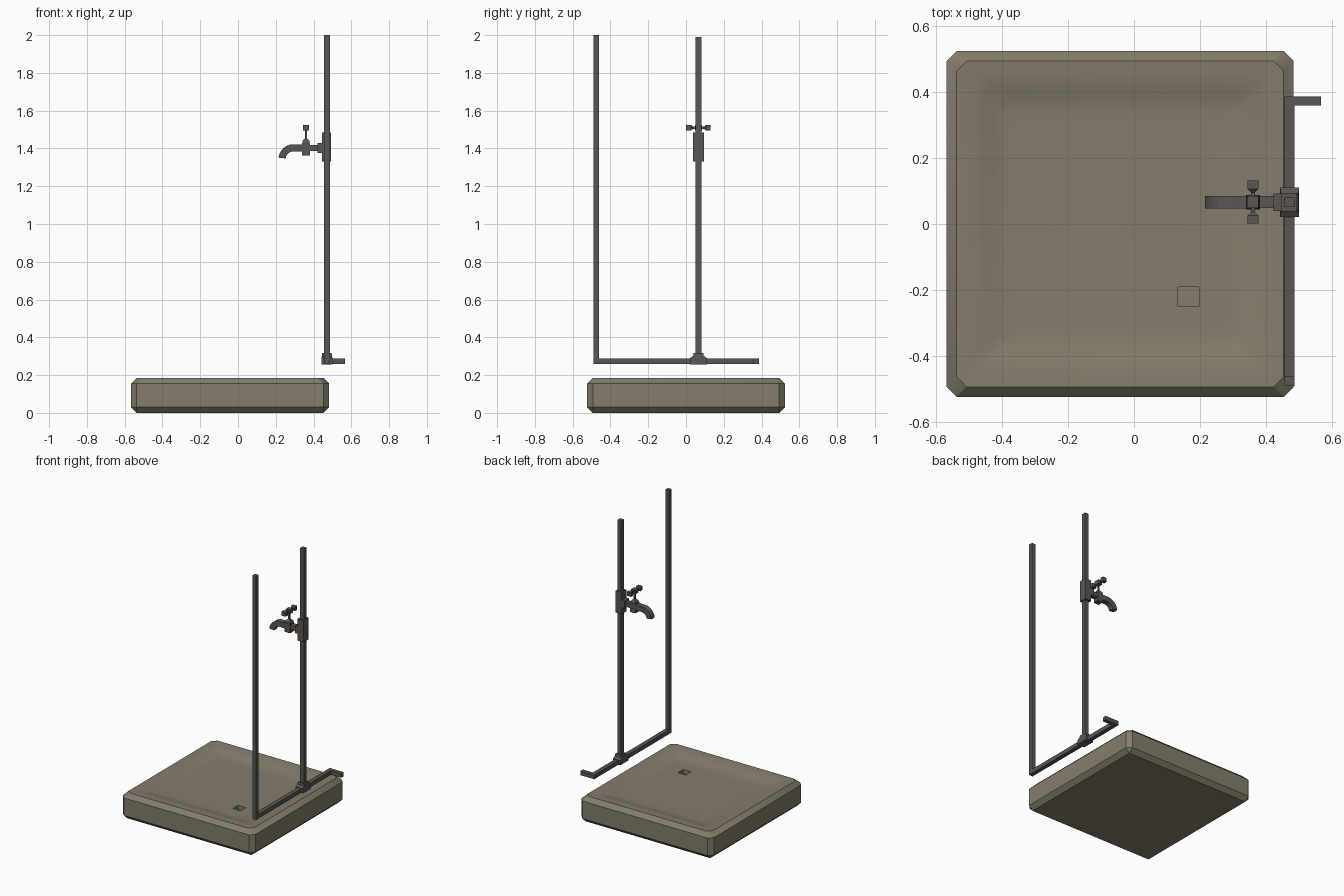
import bpy, bmesh, math
from mathutils import Vector

cube = bpy.data.objects.get("Cube")
if cube:
    bpy.data.objects.remove(cube, do_unlink=True)


def material(name, rgb):
    m = bpy.data.materials.new(name)
    m.use_nodes = True
    m.diffuse_color = (*rgb, 1)
    m.node_tree.nodes["Principled BSDF"].inputs["Base Color"].default_value = (*rgb, 1)
    return m


STONE = material("warm grey stone", (0.23, 0.205, 0.148))
METAL = material("dark metal", (0.105, 0.092, 0.085))


def loft(name, rings, mat, smooth=False):
    """Skin a list of equal-length point rings and cap both ends."""
    bm = bmesh.new()
    rows = [[bm.verts.new(p) for p in ring] for ring in rings]
    n = len(rows[0])
    for a, b in zip(rows, rows[1:]):
        for i in range(n):
            j = (i + 1) % n
            bm.faces.new((a[i], a[j], b[j], b[i]))
    bm.faces.new(rows[0][::-1])
    bm.faces.new(rows[-1])
    bmesh.ops.remove_doubles(bm, verts=bm.verts, dist=0.0001)
    bmesh.ops.recalc_face_normals(bm, faces=bm.faces)
    mesh = bpy.data.meshes.new(name)
    bm.to_mesh(mesh)
    bm.free()
    mesh.materials.append(mat)
    ob = bpy.data.objects.new(name, mesh)
    bpy.context.collection.objects.link(ob)
    if smooth:
        bpy.ops.object.select_all(action='DESELECT')
        ob.select_set(True)
        bpy.context.view_layer.objects.active = ob
        bpy.ops.object.shade_smooth_by_angle(angle=math.radians(30))
    return ob


def taper(name, start, axis, sections):
    """Square bar along an axis; sections are (distance, half width, half height)."""
    d = Vector(axis)
    u = Vector((0, 1, 0)) if abs(d.y) < 0.5 else Vector((1, 0, 0))
    v = d.cross(u)
    rings = [[Vector(start) + d * t + u * a * sa + v * b * sb
              for sa, sb in ((-1, -1), (1, -1), (1, 1), (-1, 1))] for t, a, b in sections]
    return loft(name, rings, METAL)


def bar(name, start, axis, length, a, b):
    return taper(name, start, axis, [(0, a, b), (length, a, b)])


def ring(cx, cy, hx, hy, c, z):
    """Rectangle with corners cut by c."""
    return [(cx + x, cy + y, z) for x, y in (
        (-hx, -hy + c), (-hx + c, -hy), (hx - c, -hy), (hx, -hy + c),
        (hx, hy - c), (hx - c, hy), (-hx + c, hy), (-hx, hy - c))]


# Basin: bevelled slab, shallow dish and square drain
CX, HX, HY = -0.042, 0.525, 0.523
slab = [(0.03, 0, 0), (0, 0.03, 0.03), (0, 0.03, 0.155), (0.03, 0.03, 0.185),
        (0.075, 0.03, 0.183), (0.105, 0.03, 0.176), (0.145, 0.03, 0.161),
        (0.175, 0.03, 0.156), (0.21, 0.03, 0.155)]
rings = [ring(CX, 0, HX - i, HY - i, c, z) for i, c, z in slab]
rings += [ring(0.165, -0.22, 0.032, 0.03, 0, z) for z in (0.155, 0.125)]
loft("basin", rings, STONE, smooth=True)

# Pipework
X, Y, W = 0.471, 0.066, 0.015
UP, BACK, LEFT, RIGHT = (0, 0, 1), (0, 1, 0), (1, 0, 0), (-1, 0, 0)
bar("front_pipe", (X, -0.475, 0.258), UP, 1.742, W, W)
bar("floor_pipe", (X, -0.46, 0.273), BACK, 0.846, W, W)
bar("inlet_pipe", (X + W, 0.372, 0.273), LEFT, 0.08, 0.014, W)
bar("riser_pipe", (X, Y, 0.28), UP, 1.71, W, W)
taper("tee_fitting", (X, Y, 0.257), UP,
      [(0, 0.045, 0.029), (0.033, 0.045, 0.029), (0.045, 0.028, 0.027), (0.06, 0.026, 0.025)])
bar("riser_sleeve", (X - 0.002, Y, 1.33), UP, 0.155, 0.028, 0.024)

# Tap body
VX, VZ = 0.36, 1.403
bar("tap_flange", (0.452, Y, VZ), RIGHT, 0.03, 0.027, 0.026)
bar("tap_pipe", (0.425, Y, VZ), RIGHT, 0.07, 0.018, 0.016)
bar("valve_body", (VX, Y, 1.362), UP, 0.066, 0.022, 0.021)
taper("valve_bonnet", (VX, Y, 1.428), UP, [(0, 0.02, 0.02), (0.012, 0.018, 0.018), (0.026, 0.006, 0.006)])
bar("valve_stem", (VX, Y, 1.45), UP, 0.05, 0.005, 0.005)

# Spout: quarter bend ending downward
BX, BZ, R, H = 0.293, 1.343, 0.06, 0.019
path = [(VX - 0.015, VZ, 90)]
path += [(BX + R * math.cos(math.radians(t)), BZ + R * math.sin(math.radians(t)), t)
         for t in range(90, 176, 14)]
bend = []
for px, pz, t in path:
    nx, nz = math.cos(math.radians(t)), math.sin(math.radians(t))
    bend.append([(px + nx * H * s, Y + H * q, pz + nz * H * s)
                 for s, q in ((-1, -1), (1, -1), (1, 1), (-1, 1))])
loft("spout", bend, METAL)

# Handle: centre block with a flared arm to each side
HZ = 1.51
bar("handle_hub", (VX, Y, HZ - 0.015), UP, 0.03, 0.018, 0.016)
for name, s in (("handle_arm_front", -1), ("handle_arm_back", 1)):
    taper(name, (VX, Y, HZ), (0, s, 0),
          [(0.015, 0.006, 0.006), (0.03, 0.006, 0.006), (0.04, 0.016, 0.015), (0.065, 0.016, 0.015)])
